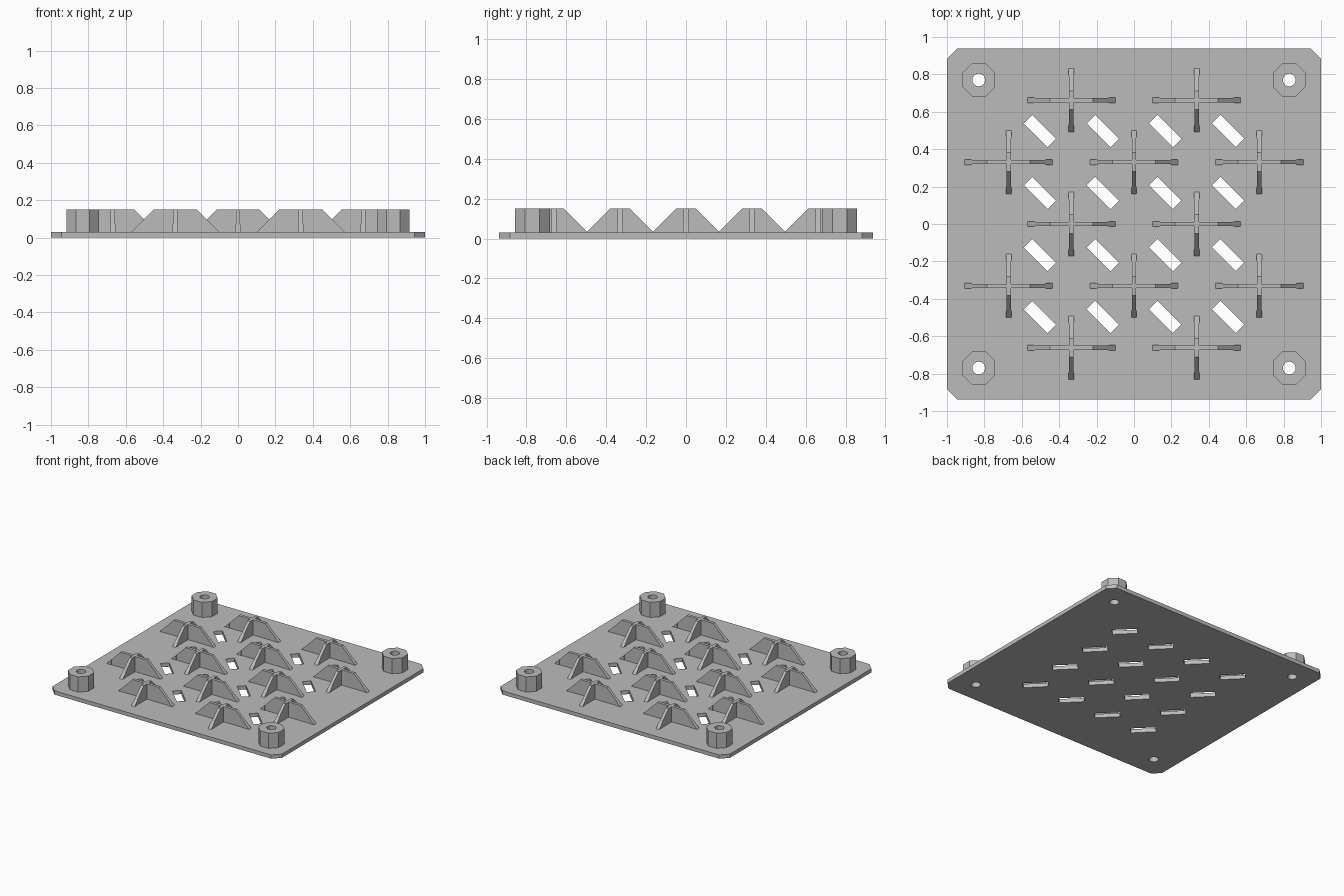
import bpy, bmesh
from math import pi, cos, sin
from mathutils import Vector, Matrix

if "Cube" in bpy.data.objects:
    bpy.data.objects.remove(bpy.data.objects["Cube"])

GREY = bpy.data.materials.new("plain_grey")
GREY.use_nodes = True
GREY.diffuse_color = (0.5, 0.5, 0.5, 1)
GREY.node_tree.nodes["Principled BSDF"].inputs["Base Color"].default_value = GREY.diffuse_color

TOP, BASE = 0.15, 0.03


def prism_mesh(name, loops, depth):
    """Extrude an outline (first loop) with holes (other loops), centred on local z."""
    curve = bpy.data.curves.new(name + "_outline", 'CURVE')
    curve.dimensions, curve.fill_mode, curve.extrude = '2D', 'BOTH', depth / 2
    for loop in loops:
        spline = curve.splines.new('POLY')
        spline.points.add(len(loop) - 1)
        for point, (x, y) in zip(spline.points, loop):
            point.co = (x, y, 0, 1)
        spline.use_cyclic_u = True
    temp = bpy.data.objects.new(name + "_temp", curve)
    bpy.context.collection.objects.link(temp)
    graph = bpy.context.evaluated_depsgraph_get()
    mesh = bpy.data.meshes.new_from_object(temp.evaluated_get(graph))
    bpy.data.objects.remove(temp)
    bpy.data.curves.remove(curve)
    # Weld the caps to the walls and keep everything flat shaded
    bm = bmesh.new()
    bm.from_mesh(mesh)
    bmesh.ops.remove_doubles(bm, verts=bm.verts, dist=0.0001)
    bmesh.ops.recalc_face_normals(bm, faces=bm.faces)
    for face in bm.faces:
        face.smooth = False
        face.material_index = 0
    bm.to_mesh(mesh)
    bm.free()
    mesh.name = name
    mesh.materials.clear()
    mesh.materials.append(GREY)
    return mesh


def place(name, mesh, location, rotation=(0, 0, 0)):
    obj = bpy.data.objects.new(name, mesh)
    obj.location, obj.rotation_euler = location, rotation
    bpy.context.collection.objects.link(obj)
    return obj


def ring(x, y, radius, sides, turn=0.0):
    return [(x + radius * cos(turn + 2 * pi * i / sides),
             y + radius * sin(turn + 2 * pi * i / sides)) for i in range(sides)]


def slot(x, y, length=0.18, width=0.064):
    spin = Matrix.Rotation(-pi / 4, 2)
    corners = [(-1, -1), (1, -1), (1, 1), (-1, 1)]
    return [tuple(Vector((x, y)) + spin @ Vector((a * length / 2, b * width / 2)))
            for a, b in corners]


# Base plate with chamfered corners, diagonal slots and screw holes
W, D, C = 1.0, 0.937, 0.055
outline = [(-W + C, -D), (W - C, -D), (W, -D + C), (W, D - C),
           (W - C, D), (-W + C, D), (-W, D - C), (-W, -D + C)]
corners = [(sx * 0.83, sy * 0.77) for sx in (-1, 1) for sy in (-1, 1)]
slots = [slot(x, y) for x in (-0.503, -0.167, 0.167, 0.503)
         for y in (-0.497, -0.166, 0.166, 0.497)]
holes = [ring(x, y, 0.034, 24) for x, y in corners]
place("base_plate", prism_mesh("base_plate", [outline] + slots + holes, BASE), (0, 0, BASE / 2))

# Octagonal corner standoffs
standoff = prism_mesh("standoff", [ring(0, 0, 0.088 / cos(pi / 8), 8, pi / 8),
                                   ring(0, 0, 0.034, 24)], TOP - BASE)
for x, y in corners:
    place("standoff", standoff, (x, y, (TOP + BASE) / 2))


# Crossed fins: a long one along x, a short one along y, each with thicker toes
def fin_mesh(name, top_half):
    foot = top_half + TOP - BASE
    return prism_mesh(name, [[(-foot, BASE), (foot, BASE),
                              (top_half, TOP), (-top_half, TOP)]], 0.023)


long_fin = fin_mesh("long_fin", 0.115)
short_fin = fin_mesh("short_fin", 0.05)
toe = prism_mesh("fin_toe", [[(-0.04, BASE), (0, BASE), (-0.04, BASE + 0.04)]], 0.029)

rows = [(0.662, (-0.335, 0.335)), (0.331, (-0.67, 0, 0.67)), (0, (-0.335, 0.335)),
        (-0.331, (-0.67, 0, 0.67)), (-0.662, (-0.335, 0.335))]
for y, xs in rows:
    for x in xs:
        place("long_fin", long_fin, (x, y, 0), (pi / 2, 0, 0))
        place("short_fin", short_fin, (x, y, 0), (pi / 2, 0, pi / 2))
        for quarter in range(4):
            reach = 0.17 if quarter % 2 else 0.235
            angle = quarter * pi / 2
            place("fin_toe", toe, (x + reach * cos(angle), y + reach * sin(angle), 0),
                  (pi / 2, 0, angle))
